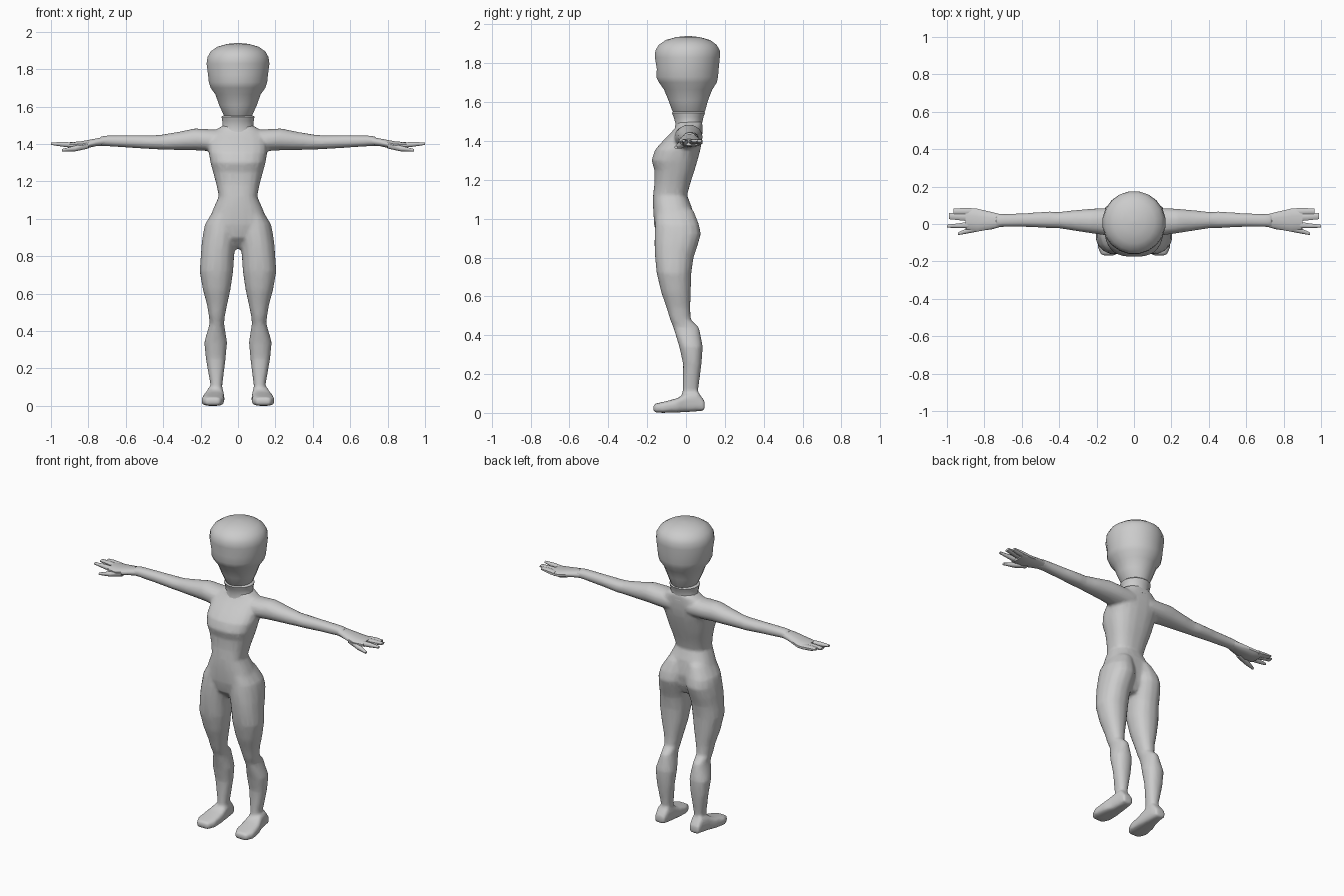
import bpy, bmesh, math


def loft(bm, axis, rings, n=16, power=2.3):
    """Closed skin over rings (position, a0, a1, b0, b1) stacked along an axis."""
    loops = []
    for p, a0, a1, b0, b1 in rings:
        loop = []
        for i in range(n):
            t = 2 * math.pi * (i + 0.5) / n
            c, s = math.cos(t), math.sin(t)
            a = (a0 + a1) / 2 + (a1 - a0) / 2 * math.copysign(abs(c) ** (2 / power), c)
            b = (b0 + b1) / 2 + (b1 - b0) / 2 * math.copysign(abs(s) ** (2 / power), s)
            co = {"x": (p, a, b), "y": (a, p, b), "z": (a, b, p)}[axis]
            loop.append(bm.verts.new(co))
        loops.append(loop)
    for l0, l1 in zip(loops, loops[1:]):
        for i in range(n):
            j = (i + 1) % n
            bm.faces.new((l0[i], l0[j], l1[j], l1[i]))
    bm.faces.new(loops[0])
    bm.faces.new(loops[-1])


def finish(bm, name, angle=50, mirror=False):
    if mirror:
        geo = bmesh.ops.duplicate(bm, geom=bm.verts[:] + bm.edges[:] + bm.faces[:])["geom"]
        for v in geo:
            if isinstance(v, bmesh.types.BMVert):
                v.co.x *= -1
    bmesh.ops.recalc_face_normals(bm, faces=bm.faces[:])
    me = bpy.data.meshes.new(name)
    bm.to_mesh(me)
    bm.free()
    ob = bpy.data.objects.new(name, me)
    bpy.context.collection.objects.link(ob)
    bpy.ops.object.select_all(action="DESELECT")
    ob.select_set(True)
    bpy.context.view_layer.objects.active = ob
    bpy.ops.object.shade_smooth_by_angle(angle=math.radians(angle))
    return ob


bm = bmesh.new()
# leg
loft(bm, "z", [
    (1.08, .01, .10, -.14, .00), (1.04, .005, .135, -.155, .04),
    (.97, .002, .178, -.16, .068), (.92, .003, .188, -.163, .078),
    (.86, .012, .196, -.163, .06), (.80, .02, .20, -.16, .04),
    (.72, .025, .206, -.152, .028), (.62, .04, .188, -.128, .025),
    (.54, .058, .166, -.10, .022), (.48, .07, .156, -.082, .025),
    (.44, .074, .152, -.066, .068), (.34, .058, .181, -.035, .087),
    (.25, .066, .172, -.015, .08), (.11, .084, .147, -.018, .062),
    (.04, .082, .155, -.03, .07)], power=2.2)
# foot
loft(bm, "y", [
    (.096, .09, .155, .012, .06), (.06, .08, .16, .008, .11),
    (0, .076, .17, .004, .10), (-.05, .072, .188, .002, .074),
    (-.12, .074, .196, 0, .056), (-.168, .095, .175, .002, .046)], power=3.5)
# arm
loft(bm, "x", [
    (.06, -.06, .085, 1.36, 1.475), (.16, -.06, .086, 1.362, 1.48),
    (.23, -.05, .082, 1.366, 1.484), (.32, -.036, .074, 1.368, 1.465),
    (.41, -.022, .064, 1.37, 1.45), (.45, -.022, .068, 1.372, 1.447),
    (.58, -.016, .058, 1.38, 1.447), (.70, -.016, .054, 1.388, 1.446),
    (.74, -.022, .058, 1.388, 1.44)], power=2.1)
# right side copy
geo = bmesh.ops.duplicate(bm, geom=bm.verts[:] + bm.edges[:] + bm.faces[:])["geom"]
for v in geo:
    if isinstance(v, bmesh.types.BMVert):
        v.co.x *= -1
# torso
torso = [
    (1.50, .08, -.045, .085), (1.475, .12, -.05, .085), (1.44, .15, -.08, .085),
    (1.40, .155, -.12, .082), (1.355, .157, -.16, .075), (1.30, .148, -.178, .06),
    (1.25, .134, -.163, .045), (1.18, .115, -.163, .022), (1.12, .103, -.17, .006),
    (1.06, .13, -.17, .03), (.97, .165, -.165, .045), (.90, .10, -.15, .035),
    (.84, .03, -.09, .01)]
loft(bm, "z", [(z, -w, w, f, b) for z, w, f, b in torso], n=20, power=2.5)
body = finish(bm, "body")

# blend the overlapping body parts into one skin
rm = body.modifiers.new("blend", "REMESH")
rm.mode = "VOXEL"
rm.voxel_size = .01
rm.use_smooth_shade = True
sm = body.modifiers.new("soften", "SMOOTH")
sm.factor = .5
sm.iterations = 4
dc = body.modifiers.new("reduce", "DECIMATE")
dc.ratio = .3

# hands: palm, fingers and thumb
bm = bmesh.new()
loft(bm, "x", [
    (.70, -.012, .05, 1.392, 1.442), (.76, -.03, .065, 1.388, 1.43),
    (.84, -.04, .084, 1.37, 1.415), (.90, -.03, .087, 1.375, 1.41)], n=12)
for y0, y1, e0, e1, end, z in [
        (.045, .087, .05, .084, .965, 1.402), (.012, .058, .025, .06, .99, 1.403),
        (-.025, .015, -.02, -.004, 1.0, 1.403)]:
    loft(bm, "x", [(.87, y0, y1, 1.378, 1.408),
                   (.93, (y0 + e0) / 2, (y1 + e1) / 2, 1.384, 1.412),
                   (end, e0, e1, z - .008, z + .006)], n=8)
loft(bm, "x", [(.80, -.035, .01, 1.375, 1.41), (.87, -.048, -.012, 1.36, 1.392),
               (.94, -.06, -.044, 1.36, 1.374)], n=8)
finish(bm, "hands", mirror=True)

# neck with collar rim
bm = bmesh.new()
loft(bm, "z", [
    (1.46, -.10, .10, -.06, .086), (1.49, -.083, .083, -.055, .084),
    (1.525, -.086, .086, -.066, .092), (1.545, -.09, .09, -.074, .10),
    (1.552, -.082, .082, -.066, .094)], power=2)
finish(bm, "neck")

# head
bm = bmesh.new()
head = [
    (1.535, .062, -.055, .085), (1.556, .078, -.072, .10), (1.61, .103, -.092, .115),
    (1.665, .122, -.115, .137), (1.70, .148, -.14, .16), (1.73, .158, -.155, .167),
    (1.77, .162, -.152, .17), (1.83, .170, -.162, .176), (1.865, .165, -.16, .176),
    (1.895, .148, -.142, .16), (1.92, .112, -.105, .125), (1.935, .06, -.05, .07),
    (1.94, .012, .0, .022)]
loft(bm, "z", [(z, -w, w, f, b) for z, w, f, b in head], n=20, power=2)
finish(bm, "head")
